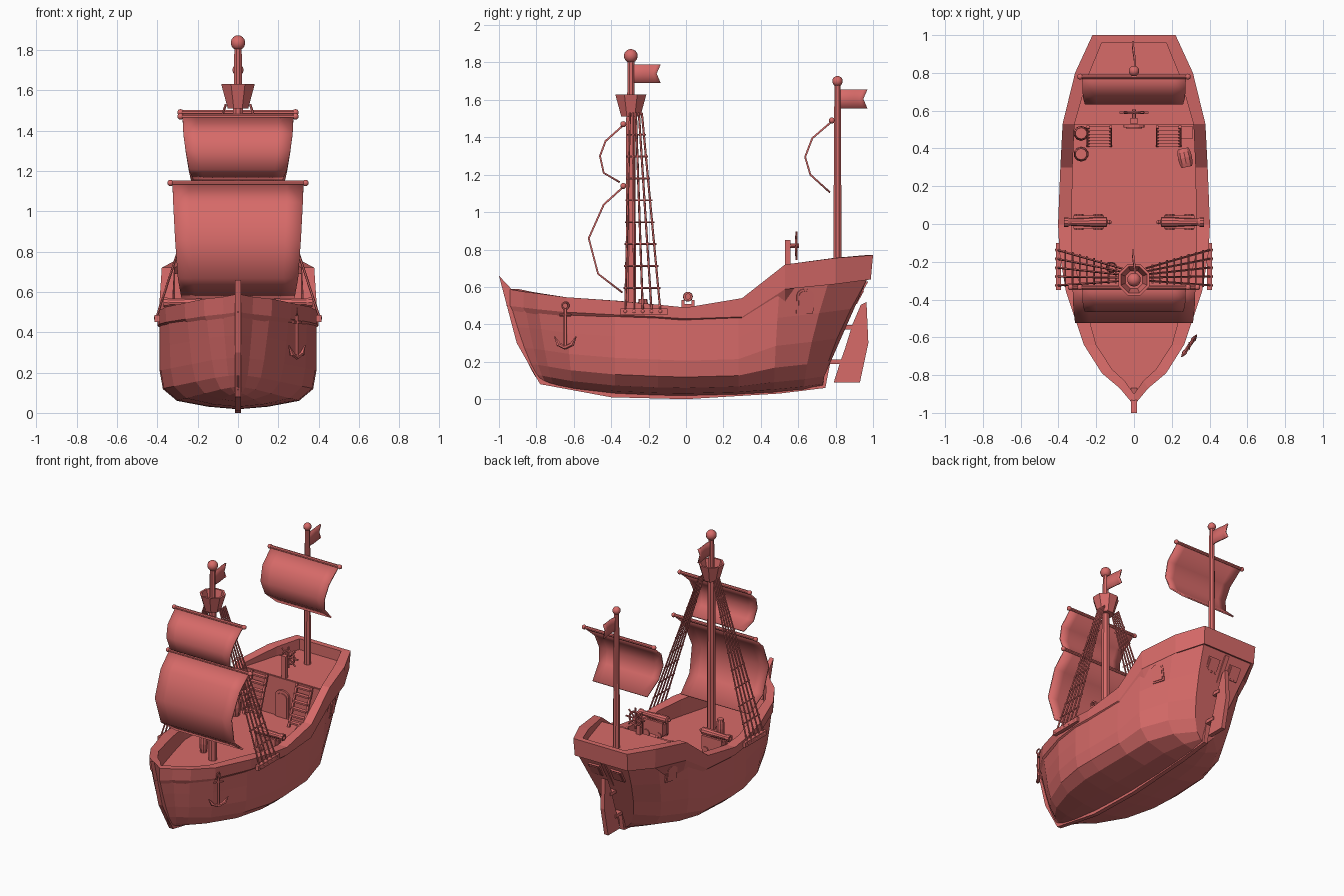
import bpy, bmesh, math
from mathutils import Vector, Matrix

if "Cube" in bpy.data.objects:
    bpy.data.objects.remove(bpy.data.objects["Cube"])

red = bpy.data.materials.new("ship_red")
red.diffuse_color = (0.68, 0.145, 0.14, 1)
red.use_nodes = True
red.node_tree.nodes["Principled BSDF"].inputs["Base Color"].default_value = red.diffuse_color
DECK, POOP = .405, .69


def mesh(name, verts, faces, smooth=False, thick=0, mat=None):
    me = bpy.data.meshes.new(name)
    me.from_pydata([tuple(v) for v in verts], [], faces)
    bm = bmesh.new()
    bm.from_mesh(me)
    bmesh.ops.recalc_face_normals(bm, faces=bm.faces)
    for f in bm.faces:
        f.smooth = smooth
    bm.to_mesh(me)
    bm.free()
    if mat:
        me.transform(mat)
    me.materials.append(red)
    ob = bpy.data.objects.new(name, me)
    bpy.context.collection.objects.link(ob)
    if thick:
        m = ob.modifiers.new("thickness", 'SOLIDIFY')
        m.thickness, m.offset = thick, 0
    return ob


def loft(name, rings, ring_closed=True, path_closed=False, caps=True, **kw):
    n, k = len(rings[0]), len(rings)
    faces = []
    for i in range(k if path_closed else k - 1):
        for j in range(n if ring_closed else n - 1):
            a, b = i * n, (i + 1) % k * n
            faces.append((a + j, a + (j + 1) % n, b + (j + 1) % n, b + j))
    if caps and not path_closed:
        faces += [tuple(range(n)), tuple(range((k - 1) * n, k * n))]
    return mesh(name, [p for r in rings for p in r], faces, **kw)


def lathe(name, prof, n=8, mat=None, smooth=False):
    rings = [[(r * math.cos(math.tau * (j + .5) / n), r * math.sin(math.tau * (j + .5) / n), z)
              for j in range(n)] for r, z in prof]
    return loft(name, rings, mat=mat, smooth=smooth)


def rod(name, a, b, r, n=6, r2=None):
    a, b = Vector(a), Vector(b)
    m = Matrix.Translation(a) @ (b - a).to_track_quat('Z', 'Y').to_matrix().to_4x4()
    return lathe(name, [(r, 0), (r2 or r, (b - a).length)], n, m)


def ring(name, c, R, r, axis, n=16):
    bpy.ops.mesh.primitive_torus_add(major_radius=R, minor_radius=r, major_segments=n, minor_segments=6)
    ob = bpy.context.object
    ob.name = name
    ob.data.transform(Matrix.Translation(c) @ Matrix.Rotation(math.pi / 2, 4, axis))
    ob.data.materials.append(red)


def ball(name, c, r):
    bpy.ops.mesh.primitive_uv_sphere_add(segments=14, ring_count=9, radius=r, location=c)
    ob = bpy.context.object
    ob.name = name
    bpy.ops.object.shade_smooth()
    ob.data.materials.append(red)


def box(name, lo, hi, mat=None):
    r = [[(x, y, z) for x, y in ((lo[0], lo[1]), (hi[0], lo[1]), (hi[0], hi[1]), (lo[0], hi[1]))]
         for z in (lo[2], hi[2])]
    return loft(name, r, mat=mat)


def side_prism(name, pts, w):
    return loft(name, [[(x, y, z) for y, z in pts] for x in (-w, w)])


def arch(name, w, h, depth, mat):
    pts = [(-w, -h), (w, -h)] + [(w * math.cos(t * math.pi / 6), h - w * .7 + w * .7 * math.sin(t * math.pi / 6))
                                 for t in range(7)]
    return loft(name, [[(x, y, z) for x, z in pts] for y in (-depth, depth)], mat=mat)


# hull: top y, half width, top z, bottom y, bottom z, fullness
stations = [(-.94, .012, .5, -.77, .09, 0), (-.86, .075, .495, -.74, .085, .5),
            (-.79, .158, .49, -.7, .075, .62), (-.64, .252, .47, -.6, .055, .8),
            (-.38, .342, .455, -.38, .03, .95), (-.15, .383, .445, -.15, .02, 1),
            (0, .388, .435, 0, .018, 1), (.28, .38, .445, .28, .025, 1),
            (.5, .365, .59, .47, .035, .95), (.76, .305, .62, .63, .05, .75),
            (.97, .205, .645, .73, .065, .3)]
levels = [(0, 0), (.38, .03), (.78, .1), (.96, .24), (1, .45), (1, .72), (1, 1)]
rings = []
for yt, hw, zt, yb, zb, f in stations:
    e = .6 if yt < 0 else 1.4
    half = [(hw * (f * w + (1 - f) * h ** .8), yb + (yt - yb) * h ** e, zb + (zt - zb) * h) for w, h in levels]
    rings.append([(-x, y, z) for x, y, z in half[:0:-1]] + half)
loft("hull", rings, ring_closed=False)

# bulwark: outer y, x, low z, top z, inner y, x
rail = [(-.96, 0, .5, .59, -.9, 0), (-.87, .075, .49, .575, -.83, .05), (-.79, .17, .48, .565, -.77, .115),
        (-.64, .265, .465, .545, -.64, .2), (-.36, .36, .45, .525, -.35, .28), (-.15, .395, .44, .505, -.15, .33),
        (0, .402, .43, .49, 0, .33), (.3, .39, .44, .54, .3, .325), (.53, .378, .588, .72, .53, .315),
        (.8, .312, .615, .755, .79, .24), (1, .22, .64, .77, .96, .17)]
sec = lambda s, p: [(s * (p[1] - .004 * (p[1] > 0)), p[0] - (.012 if p[0] > .9 else 0), p[2]), (s * p[1], p[0], p[3]),
                    (s * p[5], p[4], p[3]), (s * p[5], p[4], POOP - .04 if p[4] > .6 else DECK - .02)]
loft("bulwark", [sec(1, p) for p in rail] + [sec(-1, p) for p in rail[:0:-1]], path_closed=True)


# decks and cabin wall
def deck(name, pts, lo, hi):
    outline = pts + [(-x, y) for x, y in pts[::-1] if x > 0]
    loft(name, [[(x, y, z) for x, y in outline] for z in (lo, hi)])


deck("main_deck", [(p[5], p[4]) for p in rail if p[4] < .6], DECK - .02, DECK)
deck("poop_deck", [(p[5], p[4]) for p in rail if p[4] > .5], POOP - .05, POOP)
box("cabin_wall", (-.325, .525, DECK - .02), (.325, .545, POOP - .005))
arch("cabin_door_frame", .055, .1, .008, Matrix.Translation((0, .52, DECK + .1)))
arch("cabin_door", .042, .088, .014, Matrix.Translation((0, .52, DECK + .09)))

# keel, stem and stern post
side_prism("keel", [(-1, .66), (-.905, .3), (-.78, .08), (-.4, .01), (0, 0), (.5, .03), (.745, .06), (.79, .29),
                    (.89, .48), (.975, .63), (.93, .63), (.84, .48), (.75, .29), (.7, .1), (.5, .07), (0, .05),
                    (-.4, .06), (-.73, .13), (-.84, .32), (-.93, .585)], .016)

# rudder
side_prism("rudder", [(.965, .52), (.975, .3), (.93, .09), (.79, .09), (.825, .2), (.85, .27), (.89, .4),
                      (.935, .505)], .016)
for y, z in ((.8, .2), (.86, .385)):
    box("rudder_hinge", (-.022, y - .04, z - .012), (.022, y + .05, z + .012))

# side and stern windows
for s in (-1, 1):
    m = (Matrix.Translation((s * .3227, .635, .525)) @ Matrix.Rotation(-s * math.radians(73.8), 4, 'Z')
         @ Matrix.Rotation(-math.radians(7.9), 4, 'X'))
    arch("side_window_frame", .047, .066, .008, m)
    arch("side_window", .036, .055, .012, m)
    m = Matrix.Translation((s * .09, .92, .55)) @ Matrix.Rotation(math.radians(-28.6), 4, 'X')
    box("stern_window_frame", (-.045, -.012, -.05), (.045, .01, .05), m)
    box("stern_window", (-.034, -.012, -.04), (.034, .014, .04), m)

# masts
lathe("main_mast", [(.03, .38), (.027, 1.5), (.021, 1.56), (.02, 1.81)], 8, Matrix.Translation((0, -.295, 0)))
ball("main_mast_ball", (0, -.295, 1.835), .037)
lathe("crows_nest", [(.055, 1.51), (.09, 1.63), (.075, 1.63), (.05, 1.54)], 8, Matrix.Translation((0, -.295, 0)))
lathe("rear_mast", [(.025, .67), (.018, 1.68)], 8, Matrix.Translation((0, .81, 0)))
ball("rear_mast_ball", (0, .81, 1.7), .028)


# swallow-tailed flags
def flag(name, y0, z0):
    rows = []
    for k, z in ((0, z0), (1, z0 + .05), (2, z0 + .1)):
        rows.append([(.005 * math.sin(u * 5), y0 + u * (.148 if k == 1 else .17), z)
                     for u in (i / 8 for i in range(9))])
    loft(name, rows, ring_closed=False, caps=False, smooth=True, thick=.01)


flag("main_flag", -.305, 1.69)
flag("rear_flag", .8, 1.555)


# sails and yards
def sail(name, prof, w0, w1, yard):
    rows = [[(w * k / 4, y, z) for k in range(-4, 5)] for i, (y, z) in enumerate(prof)
            for w in [w0 + (w1 - w0) * (i / 4) ** 1.8]]
    loft(name + "_sail", rows, ring_closed=False, caps=False, smooth=True, thick=.01)
    y, z = prof[0]
    rod(name + "_yard", (-yard, y, z + .005), (yard, y, z + .005), .012, 8)
    for s in (-1, 1):
        ball(name + "_yard_end", (s * yard, y, z + .005), .016)


sail("lower", [(-.335, 1.135), (-.44, 1.04), (-.52, .86), (-.47, .67), (-.34, .57)], .325, .28, .335)
sail("upper", [(-.335, 1.465), (-.43, 1.38), (-.46, 1.3), (-.44, 1.21), (-.355, 1.16)], .275, .222, .285)
sail("rear", [(.78, 1.485), (.675, 1.395), (.637, 1.295), (.665, 1.2), (.77, 1.105)], .275, .222, .285)

# shrouds with ratlines
for s in (-1, 1):
    box("channel", (s * .4 - .014, -.35, .45), (s * .4 + .014, -.1, .485))
    pairs = [(Vector((s * .405, -.325 + .047 * i, .47)), Vector((s * .06, -.3 + .016 * i, 1.53))) for i in range(5)]
    for a, b in pairs:
        rod("shroud", a, b, .006, 5)
        ball("deadeye", a, .013)
    for k in range(8):
        t = (.595 + .117 * k - .47) / 1.06
        a, b = (p[0].lerp(p[1], t) for p in (pairs[0], pairs[-1]))
        d = (b - a).normalized() * .012
        rod("ratline", a - d, b + d, .005, 5)

# cannons
for s in (-1, 1):
    m = Matrix.Translation((s * .14, .01, .548)) @ Matrix.Rotation(s * math.pi / 2, 4, 'Y')
    lathe("cannon", [(.006, -.02), (.012, -.01), (.008, 0), (.026, .005), (.027, .06), (.023, .1), (.019, .2),
                     (.025, .21), (.025, .23), (.014, .23), (.014, .18)], 10, m)
    for k in (-1, 1):
        box("carriage_cheek", (s * .24 - .08, .01 + k * .027 - .008, .43), (s * .24 + .08, .01 + k * .027 + .008, .53))
        for dx in (-.05, .05):
            x = s * .24 + dx
            rod("carriage_wheel", (x, .01 + k * .03, .43), (x, .01 + k * .042, .43), .025, 10)
    box("carriage_bed", (s * .24 - .075, -.02, .43), (s * .24 + .075, .04, .51))

# ladders to the poop
for s in (-1, 1):
    for e in (-.06, .06):
        rod("ladder_rail", (s * .183 + e, .415, DECK), (s * .183 + e, .515, POOP), .011, 4)
    for i in range(6):
        y, z = .423 + .0165 * i, DECK + .035 + .046 * i
        box("ladder_step", (s * .183 - .06, y - .014, z - .006), (s * .183 + .06, y + .014, z + .006))

# barrels and crate
keg = [(.03, 0), (.036, .02), (.04, .05), (.036, .08), (.03, .1)]
for x, y in ((-.28, .48), (-.28, .37), (-.12, -.23)):
    k = .75 if y < 0 else 1
    lathe("barrel", [(r * k, z * 1.3) for r, z in keg], 10, Matrix.Translation((x, y, DECK)))
lathe("lying_barrel", keg, 10, Matrix.Translation((.26, .4, DECK + .04)) @ Matrix.Rotation(.2, 4, 'Z')
      @ Matrix.Rotation(math.pi / 2, 4, 'X'))
box("crate", (.25, .45, DECK), (.31, .52, DECK + .07))

# steering wheel
box("wheel_post", (-.018, .53, POOP - .01), (.018, .56, .85))
rod("wheel_axle", (0, .55, .82), (0, .605, .82), .012, 8)
ring("wheel_rim", (0, .59, .82), .048, .008, 'X')
for i in range(4):
    d = Vector((math.cos(i * math.pi / 4), 0, math.sin(i * math.pi / 4))) * .077
    c = Vector((0, .59, .82))
    rod("wheel_spoke", c - d, c + d, .006, 5)

# anchor on the right bow
A = lambda u, z: (.292 - .035 * u / .06, -.645 - u * .85, z)
ring("anchor_ring", A(0, .5), .018, .005, 'Y', 10)
rod("anchor_shank", A(0, .485), A(0, .28), .01, 6)
rod("anchor_stock", A(-.035, .45), A(.035, .45), .007, 6)
for s in (-1, 1):
    rod("anchor_arm", A(0, .275), A(s * .045, .295), .011, 6)
    rod("anchor_fluke", A(s * .04, .29), A(s * .068, .335), .014, 6, .003)
